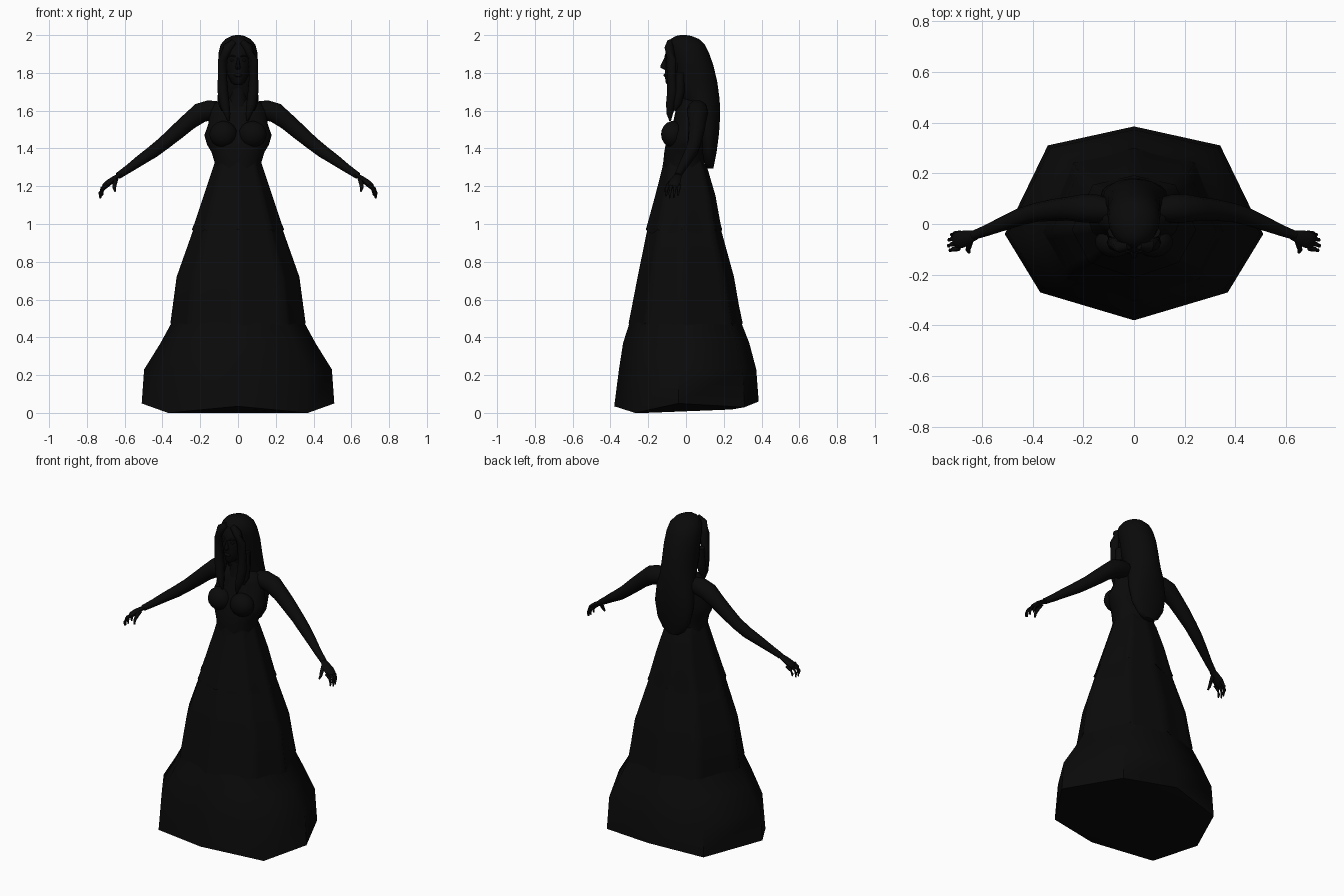
import bpy, math
from mathutils import Vector

black = bpy.data.materials.new("near_black")
black.diffuse_color = (0.003, 0.003, 0.003, 1)


def finish(name, verts, faces, angle=60):
    me = bpy.data.meshes.new(name)
    me.from_pydata(verts, [], faces)
    me.materials.append(black)
    ob = bpy.data.objects.new(name, me)
    bpy.context.collection.objects.link(ob)
    bpy.ops.object.select_all(action='DESELECT')
    ob.select_set(True)
    bpy.context.view_layer.objects.active = ob
    bpy.ops.object.mode_set(mode='EDIT')
    bpy.ops.mesh.select_all(action='SELECT')
    bpy.ops.mesh.normals_make_consistent(inside=False)
    bpy.ops.object.mode_set(mode='OBJECT')
    bpy.ops.object.shade_smooth_by_angle(angle=math.radians(angle))
    return ob


def skin(name, rings, caps=(True, True), angle=60):
    """Bridge closed rings of equal length."""
    n = len(rings[0])
    verts = [tuple(p) for r in rings for p in r]
    faces = [(k * n + i, k * n + (i + 1) % n, (k + 1) * n + (i + 1) % n, (k + 1) * n + i)
             for k in range(len(rings) - 1) for i in range(n)]
    if caps[0]:
        faces.append(tuple(range(n)))
    if caps[1]:
        faces.append(tuple(range(len(verts) - n, len(verts))))
    return finish(name, verts, faces, angle)


def loft(name, levels, n=16, cx=0):
    """Oval rings from (z, half width, front y, back y)."""
    rings = []
    for z, w, yf, yb in levels:
        ring = []
        for i in range(n):
            a = 2 * math.pi * i / n
            ring.append((cx + w * math.sin(a), (yf + yb) / 2 - (yb - yf) / 2 * math.cos(a), z))
        rings.append(ring)
    return skin(name, rings)


def tube(name, path, n=8, flat=1.0):
    """Tapered tube from (x, y, z, radius); flat scales its vertical thickness."""
    pts = [Vector(p[:3]) for p in path]
    rings = []
    for i, p in enumerate(pts):
        d = (pts[min(i + 1, len(pts) - 1)] - pts[max(i - 1, 0)]).normalized()
        up = Vector((0, 0, 1)) if abs(d.z) < 0.9 else Vector((0, 1, 0))
        side = d.cross(up).normalized()
        up = side.cross(d)
        r = path[i][3]
        rings.append([p + side * r * math.cos(2 * math.pi * k / n)
                      + up * r * flat * math.sin(2 * math.pi * k / n) for k in range(n)])
    return skin(name, rings)


def ball(name, loc, scale):
    levels = []
    for i in range(9):
        t = math.pi * (0.04 + 0.92 * i / 8)
        s = math.sin(t)
        levels.append((loc[2] - scale[2] * math.cos(t), scale[0] * s,
                       loc[1] - scale[1] * s, loc[1] + scale[1] * s))
    return loft(name, levels, 14, loc[0])


# Eight-cornered skirt outline; last value is how far each hem corner is raised
half = [(0, -.38, .035), (.37, -.27, .0), (.51, -.04, .05), (.34, .31, .03), (0, .385, .06)]
corners = half + [(-x, y, h) for x, y, h in half[3:0:-1]]


def skirt_ring(z, w, yf, yb, div=1, scallop=0.0, hem=0.0):
    ring = []
    for i, a in enumerate(corners):
        b = corners[(i + 1) % len(corners)]
        for k in range(div):
            t = k / div
            x, y, h = (a[j] * (1 - t) + b[j] * t for j in range(3))
            y *= yf / -.38 if y < 0 else yb / .385
            ring.append((x * w / .51, y, z + hem * h - scallop * math.sin(math.pi * t)))
    return ring


# Lower skirt with its closed underside
skin("lower_skirt", [
    skirt_ring(.0, .40, -.30, .30, hem=.6),
    skirt_ring(.0, .51, -.38, .385, hem=1),
    skirt_ring(.23, .497, -.355, .372),
    skirt_ring(.37, .41, -.333, .335),
    skirt_ring(.48, .35, -.298, .292),
    skirt_ring(.58, .325, -.27, .265)], angle=50)

# Middle tier with scalloped hem
skin("middle_tier", [
    skirt_ring(.49, .33, -.28, .27, 6, .03),
    skirt_ring(.475, .358, -.304, .3, 6, .035),
    skirt_ring(.57, .345, -.285, .28, 6, .01),
    skirt_ring(.72, .325, -.256, .254, 6),
    skirt_ring(.96, .24, -.207, .188, 6),
    skirt_ring(1.02, .215, -.185, .168, 6)], (False, False))

# Upper tier with scalloped hem, running to the waist
skin("upper_tier", [
    skirt_ring(.985, .22, -.19, .17, 6, .015),
    skirt_ring(.97, .245, -.213, .192, 6, .02),
    skirt_ring(1.0, .232, -.204, .183, 6, .004),
    skirt_ring(1.15, .182, -.163, .156, 6),
    skirt_ring(1.29, .135, -.127, .115, 6),
    skirt_ring(1.33, .122, -.12, .095, 6)], (False, True))

# Bodice and neck
loft("torso", [(1.27, .12, -.115, .10), (1.33, .125, -.12, .098), (1.38, .14, -.115, .10),
               (1.42, .164, -.108, .105), (1.47, .178, -.095, .11), (1.53, .157, -.07, .115),
               (1.6, .15, -.055, .115), (1.64, .125, -.04, .105), (1.665, .06, -.03, .08)])
loft("neck", [(1.62, .06, -.05, .07), (1.68, .045, -.045, .055), (1.78, .045, -.05, .05)], 12)
for s in (-1, 1):
    ball("bust", (s * .078, -.07, 1.475), (.075, .062, .07))

# Face: jaw, cheeks, brow and small features
loft("face", [(1.735, .018, -.098, -.04), (1.75, .036, -.108, 0), (1.79, .058, -.112, .04),
              (1.84, .07, -.113, .06), (1.89, .073, -.113, .07), (1.94, .068, -.098, .06),
              (1.975, .04, -.07, .03)])
loft("nose", [(1.818, .009, -.118, -.09), (1.828, .015, -.136, -.09), (1.84, .011, -.135, -.09),
              (1.87, .007, -.119, -.09), (1.89, .006, -.11, -.09)], 8)
ball("lips", (0, -.106, 1.788), (.022, .013, .01))
for s in (-1, 1):
    ball("eye", (s * .03, -.1, 1.867), (.013, .01, .007))
    tube("brow", [(s * .014, -.111, 1.886, .004), (s * .032, -.106, 1.892, .004),
                  (s * .05, -.094, 1.886, .003)], 6)

# Long hair: crown and back fall
loft("hair", [(1.295, .035, .11, .145), (1.32, .075, .10, .15), (1.38, .112, .08, .162),
              (1.48, .13, .06, .175), (1.58, .122, .03, .181), (1.66, .108, -.02, .178),
              (1.75, .105, -.06, .166), (1.84, .105, -.07, .145), (1.91, .102, -.088, .12),
              (1.95, .092, -.095, .10), (1.98, .066, -.08, .068), (1.995, .036, -.055, .03),
              (2.0, .012, -.03, 0)], 20)
# Front locks framing the face and falling over the chest
for s in (-1, 1):
    tube("side_lock", [(s * .02, -.085, 1.965, .016), (s * .055, -.088, 1.935, .026),
                       (s * .079, -.08, 1.87, .026), (s * .083, -.075, 1.78, .024),
                       (s * .08, -.072, 1.70, .028), (s * .07, -.08, 1.63, .026),
                       (s * .056, -.086, 1.58, .016), (s * .05, -.084, 1.545, .004)], 8)
    tube("shoulder_lock", [(s * .08, -.03, 1.80, .025), (s * .08, -.035, 1.70, .027),
                           (s * .085, -.045, 1.64, .022), (s * .08, -.06, 1.6, .006)], 8)

# Arms and hands
for s in (-1, 1):
    tube("arm", [(s * .09, .055, 1.605, .045), (s * .15, .06, 1.602, .056),
                 (s * .20, .062, 1.588, .056), (s * .26, .06, 1.542, .047),
                 (s * .32, .055, 1.49, .043), (s * .39, .045, 1.43, .037),
                 (s * .45, .028, 1.383, .034), (s * .52, .0, 1.335, .028),
                 (s * .58, -.025, 1.292, .022), (s * .635, -.045, 1.255, .018)], 10)
    tube("palm", [(s * .62, -.042, 1.263, .018), (s * .65, -.05, 1.245, .026),
                  (s * .68, -.06, 1.222, .034), (s * .703, -.068, 1.203, .032),
                  (s * .71, -.07, 1.197, .022)], 8, .5)
    # Four curled fingers
    for dx, y, drop in ((-.006, -.035, .05), (.004, -.056, .062), (.006, -.078, .064), (.0, -.097, .055)):
        x = .698 + dx
        tube("finger", [(s * (x - .008), y, 1.208, .010), (s * (x + .018), y - .003, 1.188, .009),
                        (s * (x + .027), y - .007, 1.165, .008),
                        (s * (x + .026), y - .009, 1.2 - drop, .004)], 6)
    tube("thumb", [(s * .645, -.06, 1.24, .013), (s * .652, -.087, 1.215, .012),
                   (s * .655, -.104, 1.19, .009), (s * .65, -.113, 1.172, .005)], 6)
